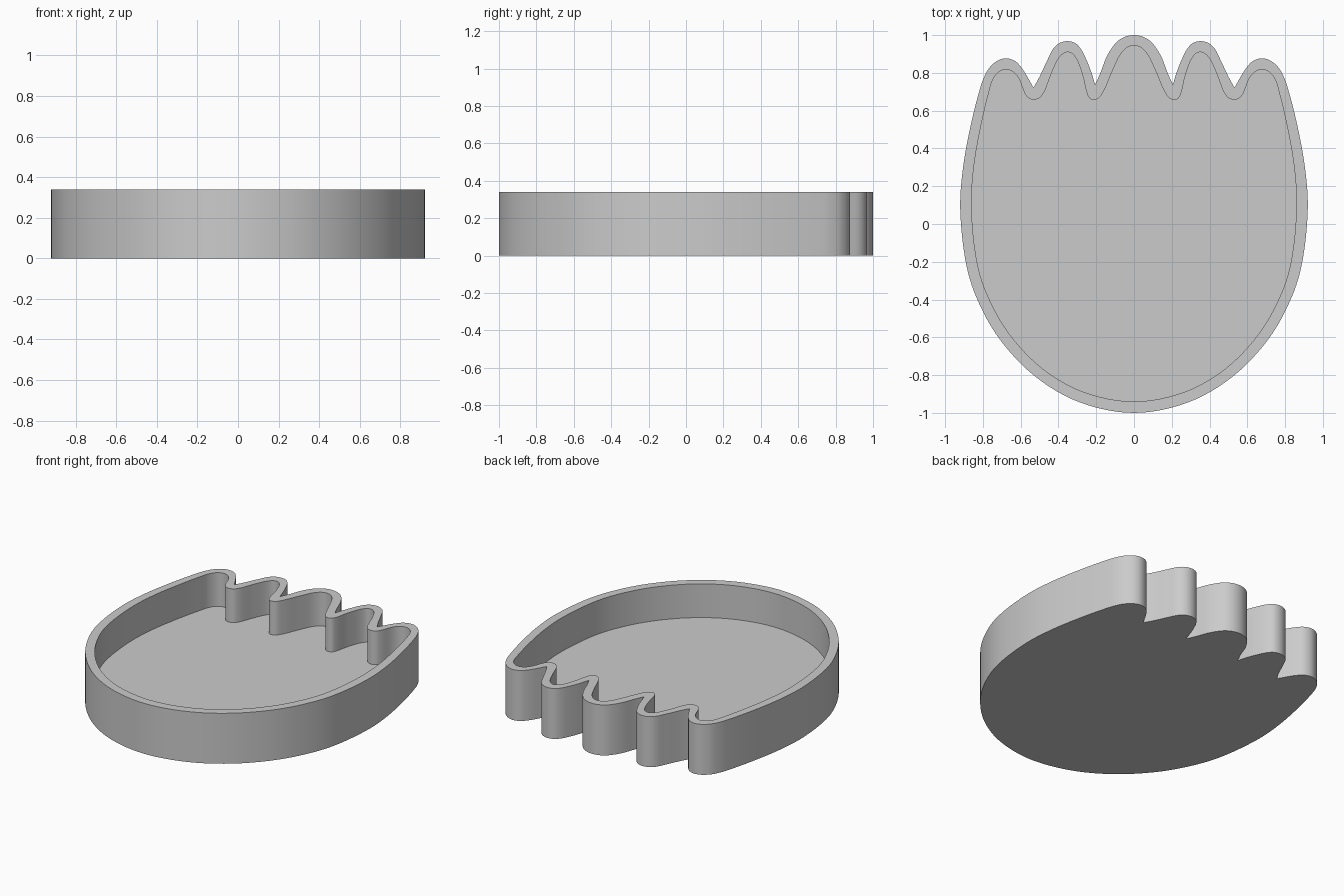
import bpy, bmesh, math
from mathutils import Vector

if "Cube" in bpy.data.objects:
    bpy.data.objects.remove(bpy.data.objects["Cube"])

HEIGHT, FLOOR, STEPS = 0.34, 0.113, 6

# Right-hand half outlines from bottom centre to top centre; each list is one smooth run,
# with a sharp notch where two runs meet
OUTER = [
    [(0, -1), (.285, -.945), (.52, -.81), (.71, -.612), (.825, -.41), (.885, -.23),
     (.92, .08), (.905, .3), (.865, .52), (.82, .70), (.797, .77), (.765, .828),
     (.72, .866), (.677, .877), (.63, .863), (.59, .82), (.532, .722)],
    [(.532, .722), (.50, .78), (.46, .865), (.425, .932), (.39, .96), (.35, .968),
     (.31, .957), (.28, .925), (.25, .865), (.225, .80), (.206, .738)],
    [(.206, .738), (.18, .795), (.14, .895), (.09, .965), (.045, .992), (0, 1)],
]
INNER = [
    [(0, -.94), (.27, -.888), (.485, -.765), (.66, -.582), (.77, -.39), (.827, -.22),
     (.86, .08), (.848, .3), (.81, .52), (.77, .69), (.747, .765), (.715, .805),
     (.677, .818), (.64, .805), (.61, .77), (.58, .695), (.56, .668), (.532, .658),
     (.5, .668), (.475, .70), (.44, .79), (.40, .875), (.375, .902), (.35, .91),
     (.325, .9), (.30, .865), (.27, .78), (.25, .695), (.236, .667), (.215, .657),
     (.185, .668), (.155, .715), (.11, .82), (.07, .90), (.035, .935), (0, .945)],
]


def smooth_run(points):
    """Centripetal spline through the points, without the final point."""
    p = [Vector(q) for q in points]

    def ghost(end, near):
        return Vector((-near.x, near.y)) if end.x == 0 else 2 * end - near
    p = [ghost(p[0], p[1])] + p + [ghost(p[-1], p[-2])]
    out = []
    for i in range(1, len(p) - 2):
        a, b, c, d = p[i - 1:i + 3]
        t0 = 0
        t1 = t0 + math.sqrt((b - a).length)
        t2 = t1 + math.sqrt((c - b).length)
        t3 = t2 + math.sqrt((d - c).length)
        for k in range(STEPS):
            t = t1 + (t2 - t1) * k / STEPS

            def mix(u, v, s, e):
                return u.lerp(v, (t - s) / (e - s))
            ab, bc, cd = mix(a, b, t0, t1), mix(b, c, t1, t2), mix(c, d, t2, t3)
            out.append(mix(mix(ab, bc, t0, t2), mix(bc, cd, t1, t3), t1, t2))
    return out


def outline(runs):
    """Closed outline: the right half and its mirror image."""
    half = [q for run in runs for q in smooth_run(run)] + [Vector(runs[-1][-1])]
    return half + [Vector((-q.x, q.y)) for q in reversed(half[1:-1])]


def ring(bm, pts, z):
    return [bm.verts.new((q.x, q.y, z)) for q in pts]


def wall(bm, low, high):
    n = len(low)
    for i in range(n):
        j = (i + 1) % n
        bm.faces.new((low[i], low[j], high[j], high[i]))


bm = bmesh.new()
outer, inner = outline(OUTER), outline(INNER)

# Outer wall with underside, inner wall with recessed floor
o_low, o_top = ring(bm, outer, 0), ring(bm, outer, HEIGHT)
i_low, i_top = ring(bm, inner, FLOOR), ring(bm, inner, HEIGHT)
wall(bm, o_low, o_top)
wall(bm, i_low, i_top)
bm.faces.new(o_low)
bm.faces.new(i_low)

# Flat rim between the two outlines
rim = [bm.edges.get((r[i - 1], r[i])) for r in (o_top, i_top) for i in range(len(r))]
bmesh.ops.triangle_fill(bm, use_beauty=True, edges=rim, normal=(0, 0, 1))
bmesh.ops.recalc_face_normals(bm, faces=bm.faces[:])

mesh = bpy.data.meshes.new("scalloped_tray")
bm.to_mesh(mesh)
bm.free()
tray = bpy.data.objects.new("scalloped_tray", mesh)
bpy.context.collection.objects.link(tray)

grey = bpy.data.materials.new("plain grey")
grey.diffuse_color = (0.6, 0.6, 0.6, 1)
grey.use_nodes = True
grey.node_tree.nodes["Principled BSDF"].inputs["Base Color"].default_value = grey.diffuse_color
mesh.materials.append(grey)

bpy.context.view_layer.objects.active = tray
tray.select_set(True)
bpy.ops.object.shade_smooth_by_angle(angle=math.radians(35))
